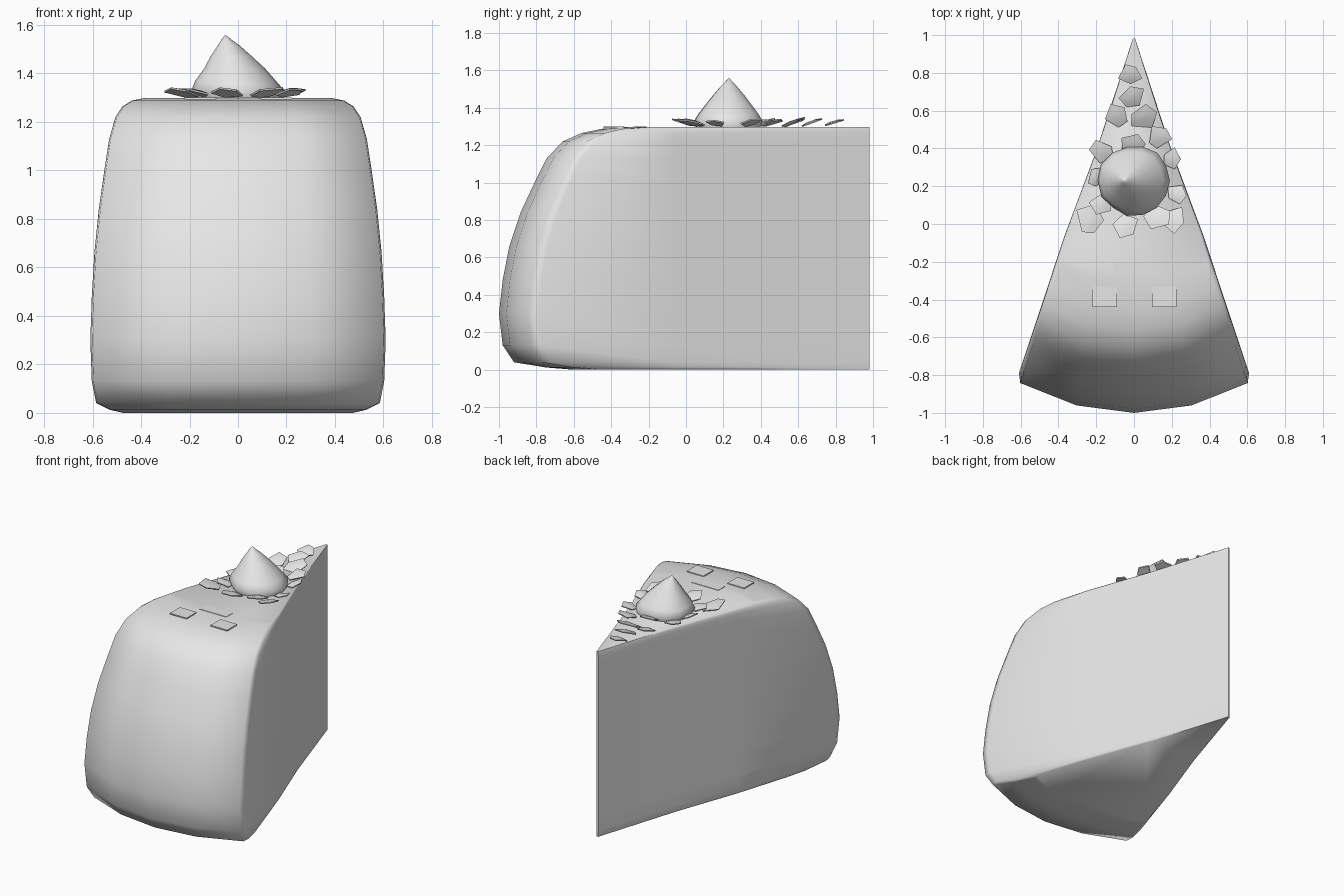
import bpy, bmesh, math, random
from mathutils import Matrix, Vector

cube = bpy.data.objects.get("Cube")
if cube:
    bpy.data.objects.remove(cube)

random.seed(4)
clay = bpy.data.materials.new("light_grey")
clay.use_nodes = True
clay.diffuse_color = (0.8, 0.8, 0.8, 1)
clay.node_tree.nodes["Principled BSDF"].inputs["Base Color"].default_value = (0.8, 0.8, 0.8, 1)


def finish(name, bm, angle):
    bmesh.ops.recalc_face_normals(bm, faces=bm.faces)
    mesh = bpy.data.meshes.new(name)
    bm.to_mesh(mesh)
    bm.free()
    mesh.materials.append(clay)
    obj = bpy.data.objects.new(name, mesh)
    bpy.context.collection.objects.link(obj)
    bpy.ops.object.select_all(action='DESELECT')
    obj.select_set(True)
    bpy.context.view_layer.objects.active = obj
    bpy.ops.object.shade_smooth_by_angle(angle=math.radians(angle))
    return obj


def loft(rings):
    """Join matching closed rings of points and cap both ends."""
    bm = bmesh.new()
    loops = [[bm.verts.new(p) for p in ring] for ring in rings]
    for low, high in zip(loops, loops[1:]):
        for i in range(len(low)):
            j = (i + 1) % len(low)
            bm.faces.new((low[i], low[j], high[j], high[i]))
    bm.faces.new(loops[0])
    bm.faces.new(loops[-1])
    return bm


# Wedge of cake: an outline from the tip, lofted up through the curved front
def wedge_outline(z, reach, narrow):
    half = [(0.02, 18), (0.65, 18.1), (1.12, 19.1),
            (reach * 0.945, 18.8), (reach * 0.969, 18.1), (reach * 0.992, 8.8)]
    right = [(r, a * narrow) for r, a in half]
    left = [(r, -a) for r, a in reversed(right)]
    return [(r * math.sin(math.radians(a)), 1 - r * math.cos(math.radians(a)), z)
            for r, a in right + [(reach, 0)] + left]


profile = [(0, 1.6, 0.97), (0.012, 1.75, 0.99), (0.04, 1.92, 1), (0.13, 1.98, 1),
           (0.3, 2, 1), (0.48, 1.98, 1), (0.66, 1.945, 1), (0.84, 1.885, 1),
           (1, 1.81, 1), (1.13, 1.745, 1), (1.22, 1.66, 1), (1.265, 1.56, 1),
           (1.288, 1.45, 0.99), (1.298, 1.31, 0.97)]
finish("cake_slice", loft([wedge_outline(*p) for p in profile]), 65)

# Pointed dollop leaning towards its peak
dollop = [(1.29, 0.175, 0.01), (1.33, 0.19, 0.005), (1.37, 0.165, -0.005),
          (1.42, 0.125, -0.01), (1.47, 0.085, -0.025), (1.515, 0.045, -0.037),
          (1.54, 0.02, -0.047), (1.556, 0.004, -0.052)]
sides = 14
wobble = [random.uniform(0.95, 1.06) for _ in range(sides)]
rings = [[(x + r * wobble[i] * math.cos(math.tau * i / sides),
           0.23 + r * wobble[i] * math.sin(math.tau * i / sides), z)
          for i in range(sides)] for z, r, x in dollop]
finish("topping_dollop", loft(rings), 60)

# Thin pointed flakes scattered around the dollop, outer edges raised
flakes = [(-.02, .79, .06), (-.01, .67, .07), (.05, .57, .08), (-.09, .57, .07),
          (.13, .46, .07), (-.17, .39, .06), (.2, .34, .06), (-.2, .25, .06),
          (-.17, .1, .06), (-.23, .02, .08), (-.04, -.01, .07), (.12, .04, .07),
          (.21, .02, .07), (.23, .15, .06), (0, .42, .07)]
for n, (x, y, size) in enumerate(flakes):
    out = Vector((x, y - 0.23, 0)).normalized()
    tilt = Matrix.Rotation(math.radians(random.uniform(14, 24)), 4, Vector((out.y, -out.x, 0)))
    place = Matrix.Translation((x, y, 1.32)) @ tilt
    spin = random.uniform(0, math.tau)
    corners = [(spin + math.tau * i / 5 + random.uniform(-0.25, 0.25),
                size * random.uniform(0.8, 1.2)) for i in range(5)]
    layers = [[place @ Vector((r * k * math.cos(a), r * k * math.sin(a), z))
               for a, r in corners] for z, k in ((-0.004, 0.95), (0.003, 1), (0.01, 0.45))]
    finish(f"flake_{n + 1}", loft(layers), 35)


# Small flat plates of the face on the top
def plate(name, x, y, width, depth):
    bm = bmesh.new()
    bmesh.ops.create_cube(bm, size=1, matrix=Matrix.Translation((x, y, 1.297))
                          @ Matrix.Diagonal((width, depth, 0.008, 1)))
    finish(name, bm, 30)


plate("right_eye", -0.155, -0.385, 0.13, 0.11)
plate("left_eye", 0.16, -0.385, 0.13, 0.11)
plate("mouth", 0, -0.245, 0.21, 0.07)
